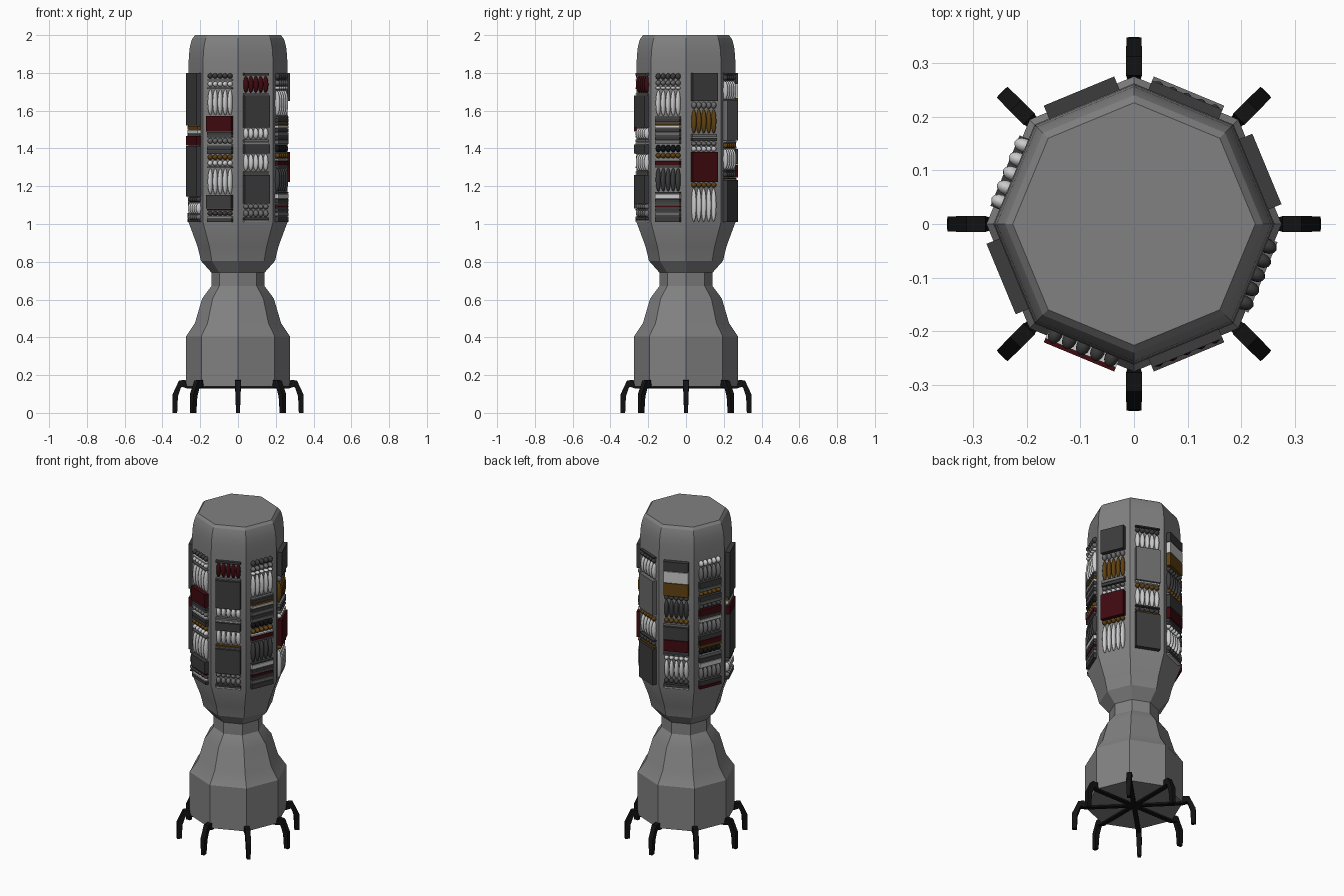
import bpy, bmesh, math
from mathutils import Matrix, Vector

if "Cube" in bpy.data.objects:
    bpy.data.objects.remove(bpy.data.objects["Cube"])


def material(name, col):
    m = bpy.data.materials.new(name)
    m.diffuse_color = (*col, 1)
    m.use_nodes = True
    m.node_tree.nodes["Principled BSDF"].inputs["Base Color"].default_value = m.diffuse_color
    return m


HULL = material("hull grey", (0.22, 0.22, 0.22))
BLACK = material("black", (0.006, 0.006, 0.006))
COLOURS = {
    "d": material("dark grey", (0.045, 0.045, 0.045)),
    "g": material("mid grey", (0.15, 0.15, 0.15)),
    "w": material("white", (0.65, 0.65, 0.65)),
    "r": material("dark red", (0.05, 0.003, 0.005)),
    "o": material("amber", (0.12, 0.055, 0.006)),
    "k": BLACK,
}
KEYS = list(COLOURS)


def finish(bm, name, mats, smooth=None):
    bmesh.ops.recalc_face_normals(bm, faces=bm.faces)
    me = bpy.data.meshes.new(name)
    bm.to_mesh(me)
    bm.free()
    for m in mats:
        me.materials.append(m)
    ob = bpy.data.objects.new(name, me)
    bpy.context.collection.objects.link(ob)
    if smooth:
        bpy.ops.object.select_all(action="DESELECT")
        ob.select_set(True)
        bpy.context.view_layer.objects.active = ob
        bpy.ops.object.shade_smooth_by_angle(angle=math.radians(smooth))
    return ob


def lathe(name, profile, sides=8):
    bm = bmesh.new()
    rings = []
    for r, z in profile:
        rings.append([bm.verts.new((r * math.cos(2 * math.pi * i / sides),
                                    r * math.sin(2 * math.pi * i / sides), z))
                      for i in range(sides)])
    for a, b in zip(rings, rings[1:]):
        for i in range(sides):
            j = (i + 1) % sides
            bm.faces.new((a[i], a[j], b[j], b[i]))
    bm.faces.new(rings[0])
    bm.faces.new(rings[-1])
    return finish(bm, name, [HULL], 20)


# Octagonal hull: base, stepped neck, tower and rounded shoulder
lathe("hull", [(0.275, 0.14), (0.275, 0.405), (0.228, 0.475), (0.19, 0.605),
               (0.14, 0.672), (0.14, 0.742), (0.196, 0.805), (0.214, 0.88),
               (0.262, 1.01), (0.262, 1.84), (0.260, 1.89), (0.256, 1.93),
               (0.248, 1.965), (0.240, 1.985), (0.226, 2.0)])

# Jointed legs: centre spoke, knee and foot, swept as pairs of outer/inner points
LEG = [((0.0, 0.144), (0.0, 0.13)), ((0.272, 0.144), (0.272, 0.13)),
       ((0.277, 0.174), (0.295, 0.138)), ((0.312, 0.172), (0.302, 0.135)),
       ((0.347, 0.097), (0.318, 0.088)), ((0.348, 0.0), (0.322, 0.0))]
HALF_WIDTH = [0.013, 0.013, 0.015, 0.015, 0.014, 0.010]
for k in range(8):
    bm = bmesh.new()
    rot = Matrix.Rotation(k * math.pi / 4, 4, "Z")
    rings = []
    for (o, i), w in zip(LEG, HALF_WIDTH):
        rings.append([bm.verts.new(rot @ Vector((p[0], s * w, p[1])))
                      for p, s in ((o, -1), (o, 1), (i, 1), (i, -1))])
    for a, b in zip(rings, rings[1:]):
        for i in range(4):
            j = (i + 1) % 4
            bm.faces.new((a[i], a[j], b[j], b[i]))
    bm.faces.new(rings[0])
    bm.faces.new(rings[-1])
    finish(bm, f"leg_{k + 1}", [BLACK])

# Equipment rows from top to bottom: kind (b block, o ovals), colour, height
ROWS = {
    -112.5: "od3 bw1 ow3 bg1 ow13 br8 bd2 bg1 og3 bw1 bd2 bd2 oo3 ow3 bg1 ow13 bd7 br1 od2.5 bw1 bd2",
    -67.5: "bd1.5 or9 bg1 bd17 ow6 bg1.5 bw1 bd5 ow9 bo1 bg1 bd15 og3 og4 bd1.5 bw1",
    -22.5: "od3.5 og3 ow2 ow13 bg1 bd2 bo1.5 bw1.5 bd2 bg2 bd2 bg2 ok4 oo3 bw1 br2.5 bg1 od12"
           " bd1 bw2.5 bd2 bg1 br1.5 bd2 bg2 bd3",
    22.5: "bd15 og4 oo13 bg2 bd2 og2.5 ow3 br16 oo3 ow18",
    67.5: "bd1 od3 ow10 bg21 bw1 oo3 ow11 bd1 od3 bo1 bd22",
    112.5: "bd6 bw7 bo8 od3 od11 oo3 bg1.5 bd8 br7 bd2 bg1 ow3 ow11 od3 bd2 bw1",
    157.5: "ow4 og9 bd4 bg2 oo3 bd3 bg2 od3 br4 bd2 bw2 og8 bd3 br3 bo2 ok4 bg2 bd3 bw3 og8 bd3 br2",
    202.5: "bd27 bo2 bw2 bg1 br5 bd26 od3 ow6 og3 bd1",
}
WIDTH, APOTHEM, TOP, SPAN, GAP = 0.142, 0.262 * math.cos(math.pi / 8), 1.80, 0.79, 0.003


def equipment(index, angle, rows):
    bm = bmesh.new()
    rot = Matrix.Rotation(math.radians(angle), 4, "Z")
    items = [(t[0], t[1], float(t[2:])) for t in rows.split()]
    unit = SPAN / sum(h for _, _, h in items)
    z = TOP
    for kind, col, h in items:
        h *= unit
        zc, hh = z - h / 2, max(h - GAP, h * 0.7)
        before = set(bm.faces)
        if kind == "b":
            depth = 0.026 if h > 0.04 else 0.018
            mat = (rot @ Matrix.Translation((APOTHEM + depth / 2 - 0.003, 0, zc))
                   @ Matrix.Diagonal((depth + 0.006, WIDTH, hh, 1)))
            bmesh.ops.create_cube(bm, size=1, matrix=mat)
        else:
            for i in range(5):
                mat = (rot @ Matrix.Translation((APOTHEM + 0.003, (i - 2) * WIDTH / 5, zc))
                       @ Matrix.Diagonal((0.019, 0.0135, hh / 2, 1)))
                bmesh.ops.create_uvsphere(bm, u_segments=12, v_segments=8, radius=1, matrix=mat)
        for f in bm.faces:
            if f not in before:
                f.material_index = KEYS.index(col)
        z -= h
    finish(bm, f"equipment_column_{index}", COLOURS.values(), 50)


for n, (angle, rows) in enumerate(ROWS.items(), 1):
    equipment(n, angle, rows)
